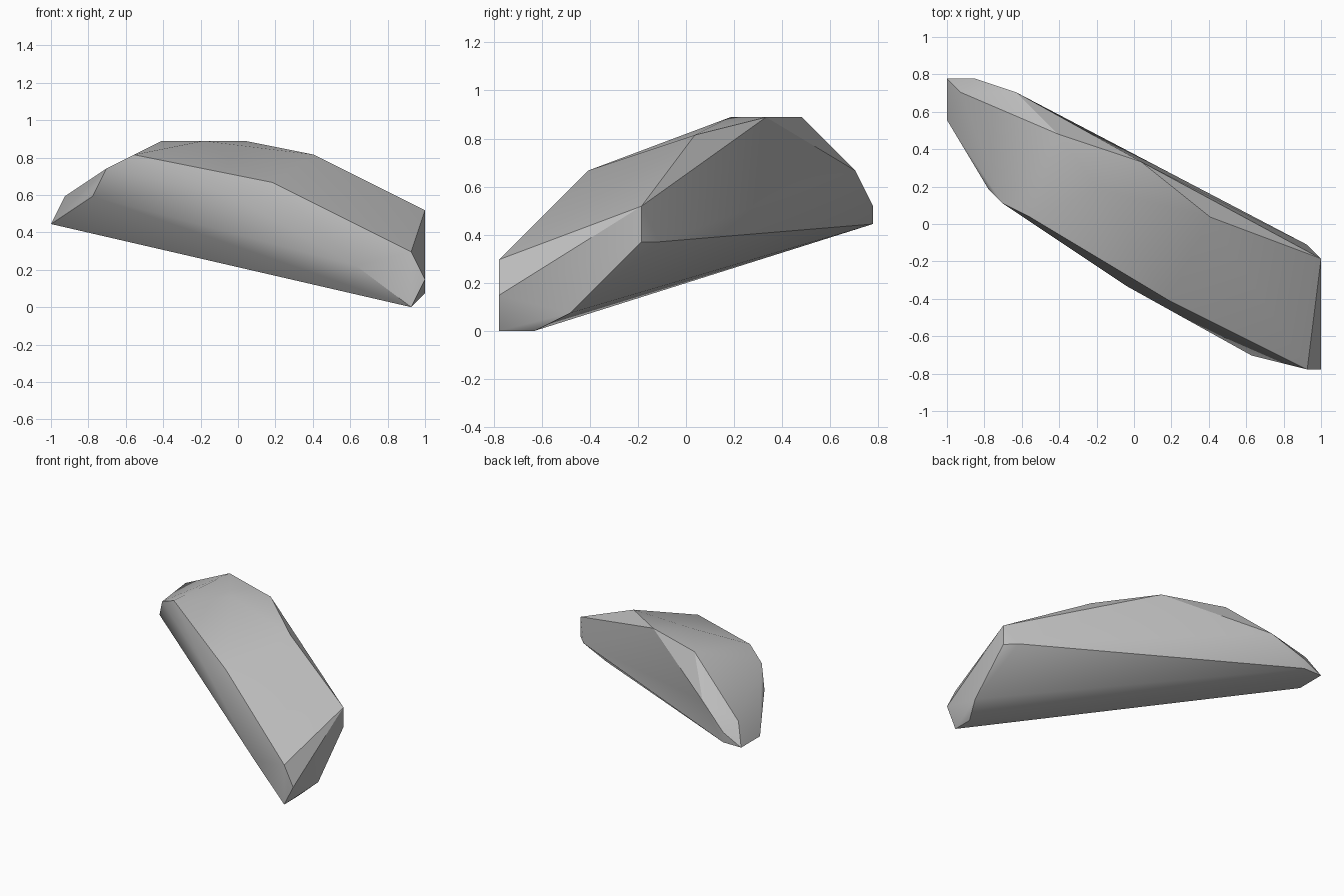
import bpy
import bmesh
from mathutils import Vector

default_cube = bpy.data.objects.get("Cube")
if default_cube:
    bpy.data.objects.remove(default_cube, do_unlink=True)


def make_material(name, colour):
    material = bpy.data.materials.new(name)
    material.use_nodes = True
    material.diffuse_color = colour
    shader = material.node_tree.nodes["Principled BSDF"]
    shader.inputs["Base Color"].default_value = colour
    shader.inputs["Roughness"].default_value = 0.9
    return material


# Corner points of each region of the stone, in whole grid steps
CELLS = Vector((27, 21, 0))
low_end = [(27, 8, 7), (27, 8, 5), (26, 9, 5), (26, 0, 4), (27, 0, 2),
           (26, 0, 0), (27, 4, 1), (26, 2, 0)]
front_flank = [(22, 1, 3), (13, 6, 8), (16, 5, 9)]
crown = [(19, 11, 11), (14, 15, 12), (8, 17, 12), (11, 13, 12), (6, 11, 11)]
high_end = [(4, 12, 10), (3, 13, 8), (0, 18, 6), (0, 21, 6), (1, 20, 8),
            (2, 21, 7), (2, 21, 6), (5, 20, 9)]


def build_stone(name, regions, material):
    """Wrap the corner points in a convex chipped shell."""
    bm = bmesh.new()
    step = 2 / CELLS.x
    for region in regions:
        for corner in region:
            bm.verts.new((Vector(corner) - CELLS / 2) * step)
    hull = bmesh.ops.convex_hull(bm, input=bm.verts[:])
    loose = {item for item in hull["geom_interior"] + hull["geom_unused"]
             if isinstance(item, bmesh.types.BMVert)}
    bmesh.ops.delete(bm, geom=list(loose), context="VERTS")
    bmesh.ops.recalc_face_normals(bm, faces=bm.faces[:])
    mesh = bpy.data.meshes.new(name)
    bm.to_mesh(mesh)
    bm.free()
    mesh.materials.append(material)
    stone = bpy.data.objects.new(name, mesh)
    bpy.context.collection.objects.link(stone)
    return stone


# Stone, softly shaded with its strong ridges kept sharp
grey_stone = make_material("grey_stone", (0.5, 0.5, 0.5, 1))
stone = build_stone("rock", [low_end, front_flank, crown, high_end], grey_stone)
bpy.ops.object.select_all(action="DESELECT")
stone.select_set(True)
bpy.context.view_layer.objects.active = stone
bpy.ops.object.shade_smooth_by_angle()
